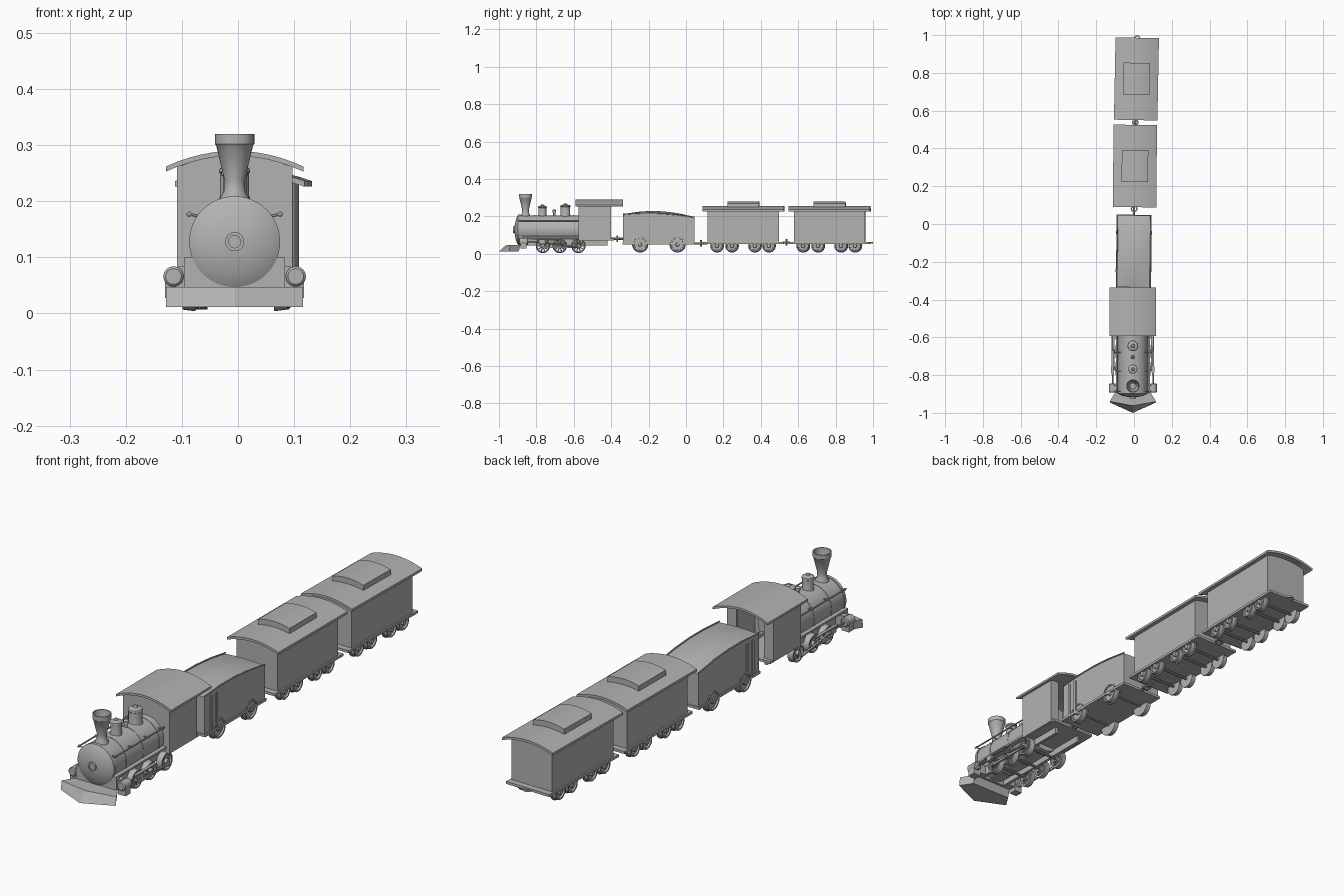
import bpy, bmesh, math
from mathutils import Matrix, Vector

if "Cube" in bpy.data.objects:
    bpy.data.objects.remove(bpy.data.objects["Cube"])

grey = bpy.data.materials.new("plain grey")
grey.diffuse_color = (0.45, 0.45, 0.45, 1)
grey.use_nodes = True
grey.node_tree.nodes["Principled BSDF"].inputs["Base Color"].default_value = grey.diffuse_color
place = Matrix()   # placement of the vehicle being built


def finish(name, bm, smooth=True):
    bmesh.ops.recalc_face_normals(bm, faces=bm.faces)
    bm.transform(place)
    me = bpy.data.meshes.new(name)
    bm.to_mesh(me)
    bm.free()
    me.materials.append(grey)
    ob = bpy.data.objects.new(name, me)
    bpy.context.collection.objects.link(ob)
    if smooth:
        bpy.ops.object.select_all(action='DESELECT')
        bpy.context.view_layer.objects.active = ob
        ob.select_set(True)
        bpy.ops.object.shade_smooth_by_angle(angle=math.radians(32))
    return ob


def box(name, x0, x1, y0, y1, z0, z1):
    bm = bmesh.new()
    bmesh.ops.create_cube(bm, size=1)
    for v in bm.verts:
        v.co = ((x0 + x1) / 2 + v.co.x * (x1 - x0), (y0 + y1) / 2 + v.co.y * (y1 - y0),
                (z0 + z1) / 2 + v.co.z * (z1 - z0))
    return finish(name, bm, False)


def prism(name, profile, y0, y1):
    """Extrude an (x, z) outline along y."""
    bm = bmesh.new()
    a = [bm.verts.new((x, y0, z)) for x, z in profile]
    b = [bm.verts.new((x, y1, z)) for x, z in profile]
    bm.faces.new(a)
    bm.faces.new(b)
    for i in range(len(a)):
        j = (i + 1) % len(a)
        bm.faces.new((a[i], a[j], b[j], b[i]))
    return finish(name, bm)


def arc(hw, z_edge, z_mid, n=12):
    return [(hw * t, z_mid - (z_mid - z_edge) * t * t) for t in (2 * i / n - 1 for i in range(n + 1))]


def roof(name, hw, z_edge, z_mid, y0, y1, t=0.009):
    top = arc(hw, z_edge, z_mid)
    prism(name, top + [(x, z - t) for x, z in reversed(top)], y0, y1)


def arched_body(name, hw, z0, z_edge, z_mid, y0, y1):
    prism(name, arc(hw, z_edge, z_mid) + [(hw, z0), (-hw, z0)], y0, y1)


def lathe(name, profile, loc, axis='z', n=32, closed=False):
    """Spin a (radius, distance) profile round an axis through loc."""
    bm = bmesh.new()
    rings = []
    for r, d in profile:
        rings.append([bm.verts.new((r * math.cos(a), r * math.sin(a), d))
                      for a in (2 * math.pi * i / n for i in range(n))])
    pairs = list(zip(rings, rings[1:])) + ([(rings[-1], rings[0])] if closed else [])
    for a, b in pairs:
        for i in range(n):
            bm.faces.new((a[i], a[(i + 1) % n], b[(i + 1) % n], b[i]))
    if not closed:
        bm.faces.new(rings[0])
        bm.faces.new(rings[-1])
    rot = {'z': Matrix(), 'y': Matrix.Rotation(-math.pi / 2, 4, 'X'),
           'x': Matrix.Rotation(math.pi / 2, 4, 'Y')}[axis]
    bm.transform(Matrix.Translation(loc) @ rot)
    return finish(name, bm)


def rod(name, a, b, r, n=10):
    a, b = Vector(a), Vector(b)
    bm = bmesh.new()
    bmesh.ops.create_cone(bm, cap_ends=True, segments=n, radius1=r, radius2=r, depth=(b - a).length)
    bm.transform(Matrix.Translation((a + b) / 2) @ (b - a).to_track_quat('Z', 'Y').to_matrix().to_4x4())
    return finish(name, bm)


def wheelset(name, y, z, r, spokes=False):
    rod(name + "_axle", (-0.08, y, z), (0.08, y, z), 0.005)
    for s in (-1, 1):
        if spokes:
            lathe(name + "_rim", [(r - .009, s * .07), (r, s * .07), (r - .003, s * .093), (r - .009, s * .093)],
                  (0, y, z), 'x', closed=True)
            lathe(name + "_hub", [(.01, s * .07), (.01, s * .098)], (0, y, z), 'x', 16)
            for k in range(5):
                a = math.pi * k / 5
                dy, dz = (r - .006) * math.cos(a), (r - .006) * math.sin(a)
                rod(name + "_spoke", (s * .083, y - dy, z - dz), (s * .083, y + dy, z + dz), .0032, 6)
        else:
            lathe(name, [(r - .008, s * .07), (r, s * .07), (r, s * .075), (r - .004, s * .077), (r - .005, s * .092),
                         (r - .011, s * .092), (r - .012, s * .085), (.011, s * .085), (.009, s * .095)],
                  (0, y, z), 'x', 28)


def coupling(y0, y1, z):
    rod("coupling_bar", (0, y0, z), (0, y1, z), .006)
    m = (y0 + y1) / 2
    lathe("coupling_link", [(.011, -.004), (.018, -.004), (.018, .004), (.011, .004)], (0, m, z), 'z', 16, True)
    rod("coupling_pin", (0, m, z - .016), (0, m, z + .018), .005)


# ---------- locomotive ----------
place = Matrix.Translation((-0.006, 0, 0))

# wedge-shaped pilot
bm = bmesh.new()
low = [(-.122, -.945), (0, -1), (.122, -.945), (.09, -.895), (-.09, -.895)]
high = [(-.122, -.94), (0, -.962), (.122, -.94), (.09, -.885), (-.09, -.885)]
a = [bm.verts.new((x, y, .012)) for x, y in low]
b = [bm.verts.new((x, y, .047)) for x, y in high]
bm.faces.new(a)
bm.faces.new(b)
for i in range(5):
    bm.faces.new((a[i], a[(i + 1) % 5], b[(i + 1) % 5], b[i]))
finish("pilot", bm, False)

box("buffer_beam", -.09, .09, -.895, -.875, .045, .1)
box("running_board", -.09, .09, -.89, -.57, .092, .1)
for s in (-1, 1):
    box("frame_plate", s * .055 - .006, s * .055 + .006, -.88, -.42, .045, .095)

# boiler with smokebox door
ZB = .128
lathe("boiler", [(.078, -.89), (.078, -.56)], (0, 0, ZB), 'y', 48)
for y in (-.81, -.70, -.60):
    lathe("boiler_band", [(.0795, y - .005), (.0795, y + .005)], (0, 0, ZB), 'y', 48)
lathe("smokebox_front", [(.017, -.917), (.04, -.913), (.062, -.907), (.076, -.9), (.081, -.897), (.081, -.885)],
      (0, 0, ZB), 'y', 48)
lathe("door_boss", [(.011, -.924), (.017, -.924), (.017, -.91), (.011, -.91)], (0, 0, ZB), 'y', 24, True)
lathe("door_knob", [(.011, -.92), (.011, -.91)], (0, 0, ZB), 'y', 24)
for s in (-1, 1):
    rod("handrail", (s * .081, -.895, .177), (s * .081, -.575, .177), .003)
    for y in (-.885, -.78, -.68, -.59):
        lathe("handrail_knob", [(.002, -.005), (.005, -.003), (.005, .003), (.002, .005)], (s * .081, y, .177), 'y', 10)
        rod("handrail_bracket", (s * .056, y, .172), (s * .081, y, .177), .0025, 6)

# chimney, domes, whistle
lathe("chimney", [(.026, .195), (.025, .208), (.019, .218), (.018, .237), (.033, .3), (.035, .302), (.035, .32),
                  (.031, .32), (.03, .302), (.016, .25)], (0, -.858, 0))
lathe("sand_dome", [(.025, .195), (.021, .21), (.021, .245), (.024, .247), (.023, .254), (.008, .259), (.006, .265)],
      (0, -.768, 0))
lathe("steam_dome", [(.03, .195), (.026, .21), (.026, .25), (.028, .252), (.026, .259), (.01, .264), (.007, .27)],
      (0, -.645, 0))
lathe("whistle", [(.006, .2), (.006, .22), (.01, .222), (.01, .232), (.004, .238)], (0, -.704, 0), n=12)

# cab, open at the back
hw = .099
arched_body("cab_front", hw, .075, .262, .282, -.575, -.565)
for s in (-1, 1):
    box("cab_side", s * hw - .004, s * hw + .004, -.575, -.40, .075, .266)
    box("cab_rear_post", s * .08 - .018, s * .08 + .018, -.408, -.40, .075, .267)
box("cab_floor", -hw, hw, -.575, -.385, .072, .082)
roof("cab_roof", .1225, .262, .29, -.592, -.336)

# driving gear
for y in (-.765, -.675, -.575):
    wheelset("driving_wheel", y, .042, .038, True)
for s in (-1, 1):
    lathe("cylinder", [(.014, -.893), (.018, -.889), (.018, -.848), (.014, -.844)], (s * .109, 0, .066), 'y', 24)
    box("cylinder_block", s * .107 - .017, s * .107 + .017, -.885, -.852, .028, .064)
    box("cylinder_mount", s * .075 - .025, s * .075 + .025, -.885, -.855, .045, .085)
    rod("piston_rod", (s * .107, -.85, .066), (s * .107, -.765, .062), .004)
    box("slide_bar", s * .107 - .006, s * .107 + .006, -.80, -.67, .072, .077)
    box("crosshead", s * .107 - .008, s * .107 + .008, -.785, -.755, .053, .072)
    rod("main_rod", (s * .108, -.77, .062), (s * .108, -.575, .035), .005, 6)
    box("side_rod", s * .1 - .003, s * .1 + .003, -.77, -.57, .03, .039)
    for y in (-.765, -.675, -.575):
        rod("crank_pin", (s * .085, y, .035), (s * .107, y, .035), .006)
coupling(-.40, -.335, .08)

# ---------- tender ----------
place = Matrix.Translation((-0.001, -.145, 0)) @ Matrix.Rotation(math.radians(-.4), 4, 'Z')
L, W = .19, .088
box("tender_floor", -.093, .093, -L - .004, L + .004, .05, .06)
# body with a domed load on top
bm = bmesh.new()
NX, NY = 10, 14
rows = []
for j in range(NY + 1):
    v = 2 * j / NY - 1
    edge = .2 - .008 * v + .014 * (1 - v * v)
    row = [bm.verts.new((-W, L * v, .06))]
    for i in range(NX + 1):
        u = 2 * i / NX - 1
        row.append(bm.verts.new((W * u, L * v, edge + (.004 + .01 * (1 - v * v)) * (1 - u * u))))
    row.append(bm.verts.new((W, L * v, .06)))
    rows.append(row)
for p, q in zip(rows, rows[1:]):
    for i in range(len(p)):
        k = (i + 1) % len(p)
        bm.faces.new((p[i], p[k], q[k], q[i]))
bm.faces.new(rows[0])
bm.faces.new(rows[-1])
finish("tender_body", bm)
for s in (-1, 1):
    for y in (-.15, -.115):
        box("tender_post", s * W - .004, s * W + .004, y - .006, y + .006, .06, .2)
    pts = [(s * W, L * v, .204 - .008 * v + .014 * (1 - v * v)) for v in (-1, -.5, 0, .5, 1)]
    for p, q in zip(pts, pts[1:]):
        rod("tender_rail", p, q, .003, 8)
for y in (-.1, .1):
    wheelset("tender_wheel", y, .05, .043)
coupling(.19, .26, .055)

# ---------- two covered wagons ----------
for x, y, turn, rear in ((.005, .307, -.5, .24), (.013, .768, -1.1, .215)):
    place = Matrix.Translation((x, y, 0)) @ Matrix.Rotation(math.radians(turn), 4, 'Z')
    arched_body("wagon_body", .092, .06, .232, .25, -.19, .19)
    box("wagon_floor", -.098, .098, -.215, .215, .053, .063)
    roof("wagon_roof", .115, .236, .257, -.218, .218, .01)
    arched_body("roof_vent", .07, .242, .27, .28, -.085, .085)
    for wy in (-.141, -.061, .062, .137):
        wheelset("wagon_wheel", wy, .043, .036)
    if rear > .22:
        coupling(.21, .25, .06)
    else:
        lathe("rear_loop", [(.01, -.004), (.017, -.004), (.017, .004), (.01, .004)], (0, .215, .058), 'z', 16, True)
